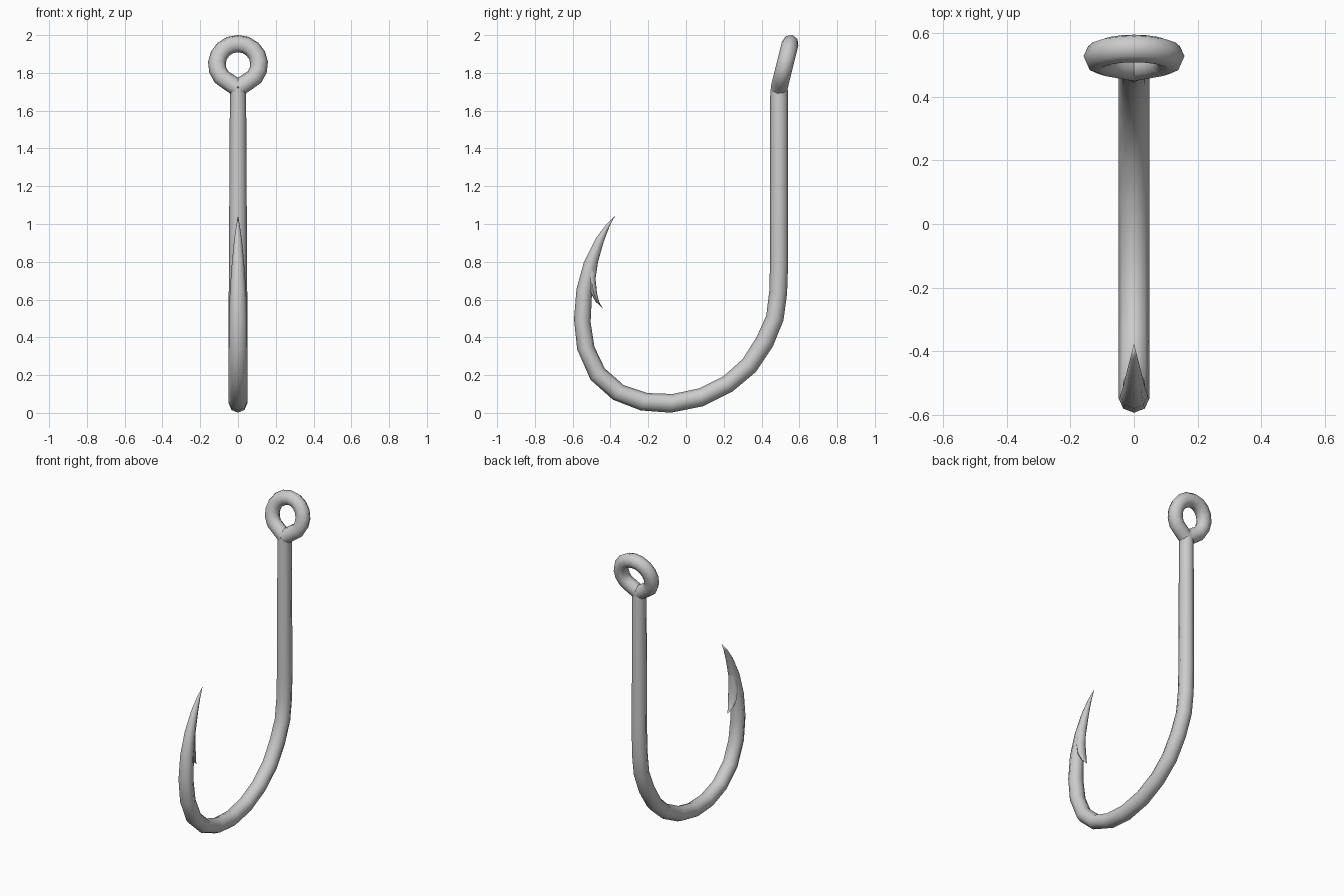
import bpy, bmesh
from math import sin, cos, pi, radians
from mathutils import Vector

if "Cube" in bpy.data.objects:
    bpy.data.objects.remove(bpy.data.objects["Cube"])

SIDES = 8


def loft(name, rings):
    """Skin elliptical rings given as (centre, half axis a, half axis b)."""
    bm = bmesh.new()
    loops = []
    for c, a, b in rings:
        loops.append([bm.verts.new(c + a * cos(2 * pi * i / SIDES) + b * sin(2 * pi * i / SIDES))
                      for i in range(SIDES)])
    for r, s in zip(loops, loops[1:]):
        for i in range(SIDES):
            j = (i + 1) % SIDES
            bm.faces.new((r[i], r[j], s[j], s[i]))
    bm.faces.new(loops[0])
    bm.faces.new(loops[-1])
    bmesh.ops.remove_doubles(bm, verts=bm.verts, dist=0.0005)
    bmesh.ops.recalc_face_normals(bm, faces=bm.faces)
    me = bpy.data.meshes.new(name)
    bm.to_mesh(me)
    bm.free()
    ob = bpy.data.objects.new(name, me)
    bpy.context.collection.objects.link(ob)
    bpy.ops.object.select_all(action='DESELECT')
    ob.select_set(True)
    bpy.context.view_layer.objects.active = ob
    bpy.ops.object.shade_smooth_by_angle(angle=radians(60))
    return ob


def profile_rings(rows):
    """Rows: outer y, outer z, inner y, inner z, half width in x."""
    rings = []
    for oy, oz, iy, iz, w in rows:
        o, i = Vector((0, oy, oz)), Vector((0, iy, iz))
        rings.append(((o + i) / 2, (o - i) / 2, Vector((w, 0, 0))))
    return rings


# Shank, bend and tapered point
loft("hook_wire", profile_rings([
    (0.537, 1.745, 0.449, 1.72, 0.042),
    (0.540, 1.68, 0.446, 1.68, 0.043),
    (0.541, 0.80, 0.445, 0.80, 0.048),
    (0.535, 0.63, 0.441, 0.645, 0.049),
    (0.516, 0.49, 0.425, 0.515, 0.049),
    (0.460, 0.352, 0.373, 0.40, 0.049),
    (0.370, 0.217, 0.300, 0.285, 0.049),
    (0.245, 0.112, 0.200, 0.195, 0.049),
    (0.090, 0.035, 0.070, 0.13, 0.049),
    (-0.080, 0.001, -0.070, 0.10, 0.049),
    (-0.240, 0.013, -0.205, 0.105, 0.049),
    (-0.387, 0.070, -0.330, 0.147, 0.049),
    (-0.505, 0.175, -0.430, 0.235, 0.049),
    (-0.576, 0.335, -0.485, 0.35, 0.049),
    (-0.593, 0.495, -0.505, 0.48, 0.048),
    (-0.580, 0.655, -0.498, 0.63, 0.043),
    (-0.540, 0.800, -0.474, 0.77, 0.033),
    (-0.480, 0.920, -0.436, 0.905, 0.021),
    (-0.425, 0.995, -0.405, 0.987, 0.010),
    (-0.375, 1.045, -0.375, 1.045, 0.0),
]))

# Barb curling away from the inside of the point
loft("barb", profile_rings([
    (-0.520, 0.84, -0.461, 0.835, 0.020),
    (-0.525, 0.72, -0.479, 0.71, 0.034),
    (-0.508, 0.64, -0.471, 0.63, 0.032),
    (-0.478, 0.588, -0.458, 0.583, 0.018),
    (-0.440, 0.553, -0.440, 0.553, 0.0),
]))

# Line eye: a teardrop wire loop leaning back from the shank
lean = radians(14)
up = Vector((0, sin(lean), cos(lean)))
side = Vector((1, 0, 0))
normal = side.cross(up)
base = Vector((0, 0.493, 1.72))
R, C, r = 0.112, 0.130, 0.047
pts = [(0.0, -0.002), (0.054, 0.036)]
N = 12
for k in range(N + 1):
    a = radians(-38 + 256 * k / N)
    pts.append((R * cos(a), C + R * sin(a)))
pts += [(-0.054, 0.036), (0.0, -0.002)]
path = [base + side * x + up * s for x, s in pts]
eye = []
for k, p in enumerate(path):
    t = (path[min(k + 1, len(path) - 1)] - path[max(k - 1, 0)]).normalized()
    eye.append((p, t.cross(normal) * r, normal * r * 0.95))
loft("line_eye", eye)
